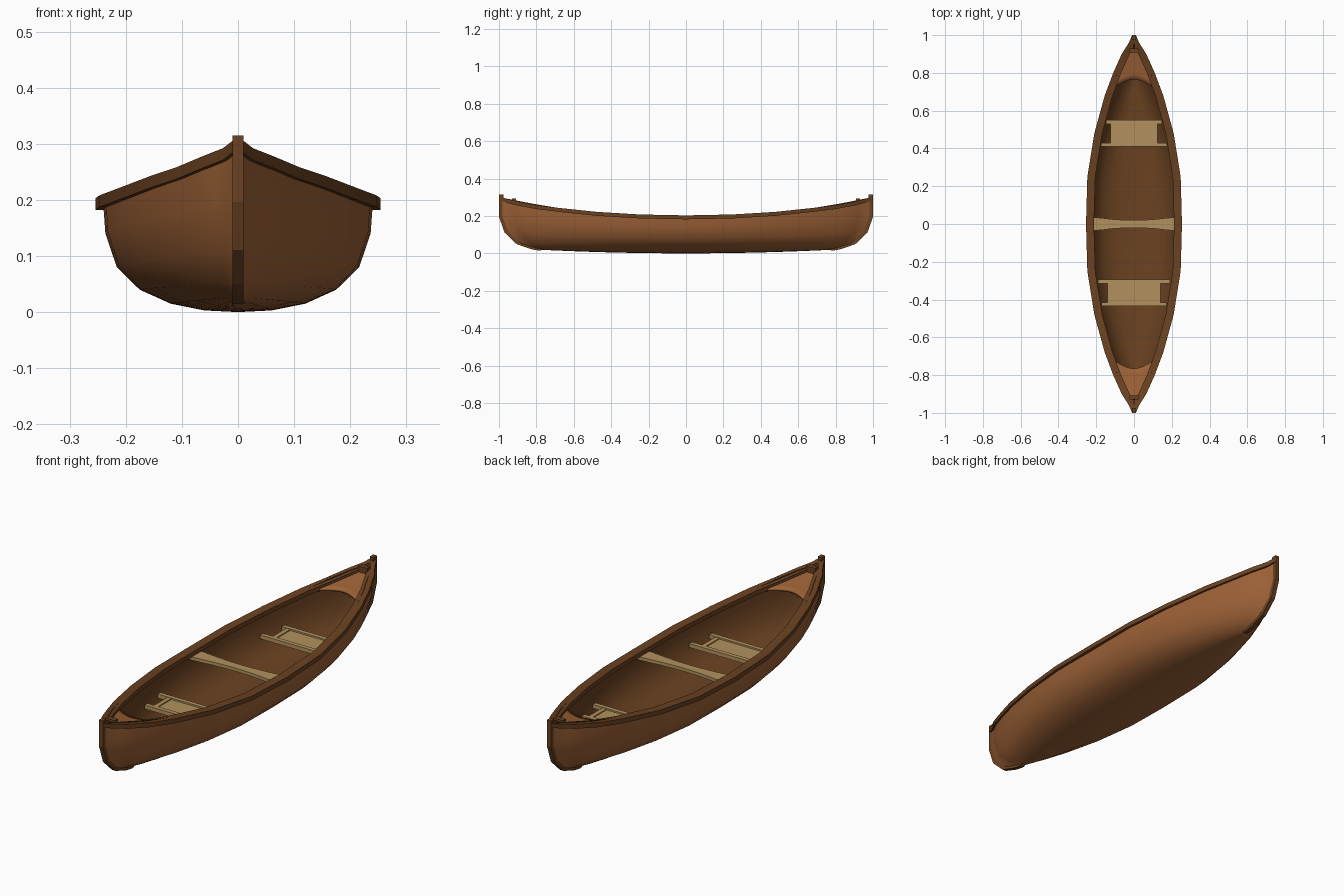
import bpy
import bmesh

old = bpy.data.objects.get("Cube")
if old:
    bpy.data.objects.remove(old)


def material(name, rgb):
    m = bpy.data.materials.new(name)
    m.use_nodes = True
    m.diffuse_color = (*rgb, 1)
    m.node_tree.nodes["Principled BSDF"].inputs["Base Color"].default_value = (*rgb, 1)
    return m


HULL = material("warm brown wood", (0.335, 0.12, 0.037))
TRIM = material("dark brown wood", (0.145, 0.054, 0.015))
SEAT = material("pale tan wood", (0.45, 0.285, 0.112))

# Outline seen from above: distance from the middle, half width, rim height
OUTLINE = [(0, .254, .203), (.25, .247, .208), (.48, .21, .222), (.68, .155, .243),
           (.8, .11, .258), (.9, .065, .277), (.96, .027, .292), (1, .01, .305)]
# Section: x fraction, height amidships, stem y, stem height
SECTION = [(1, .19, .99, .295), (.985, .14, .99, .2), (.9, .08, .96, .115),
           (.73, .04, .895, .053), (.5, .015, .82, .027), (.25, .003, .79, .021),
           (0, 0, .77, .019)]
HALF = [0, .12, .25, .37, .48, .58, .68, .74, .8, .85, .9, .93, .96, 1]
STATIONS = [-s for s in HALF[:0:-1]] + HALF


def outline(y):
    s = min(abs(y), 1)
    for a, b in zip(OUTLINE, OUTLINE[1:]):
        if s <= b[0]:
            t = (s - a[0]) / (b[0] - a[0])
            return a[1] + t * (b[1] - a[1]), a[2] + t * (b[2] - a[2])


def finish(name, bm, mat, angle=None, recalc=True):
    if recalc:
        bmesh.ops.recalc_face_normals(bm, faces=bm.faces)
    me = bpy.data.meshes.new(name)
    bm.to_mesh(me)
    bm.free()
    ob = bpy.data.objects.new(name, me)
    bpy.context.collection.objects.link(ob)
    me.materials.append(mat)
    if angle:
        bpy.ops.object.select_all(action='DESELECT')
        ob.select_set(True)
        bpy.context.view_layer.objects.active = ob
        bpy.ops.object.shade_smooth_by_angle(angle=angle)
    return ob


def grid(rows, flip=False, closed=False):
    """Skin rows of points; closed rows become a capped tube."""
    bm = bmesh.new()
    vs = [[bm.verts.new(p) for p in row] for row in rows]
    n = len(vs[0])
    for a, b in zip(vs, vs[1:]):
        for j in range(n if closed else n - 1):
            k = (j + 1) % n
            f = [a[j], b[j], b[k], a[k]]
            bm.faces.new(f[::-1] if flip else f)
    if closed:
        bm.faces.new(vs[0])
        bm.faces.new(vs[-1])
    bmesh.ops.remove_doubles(bm, verts=bm.verts, dist=.0002)
    return bm


def box(name, x, y, z, mat):
    rows = [[(px, y[0], z[0]), (px, y[1], z[0]), (px, y[1], z[1]), (px, y[0], z[1])] for px in x]
    return finish(name, grid(rows, closed=True), mat)


# Outer and inner hull skins
def hull_rows(inset, lift):
    rows = []
    for s in STATIONS:
        w = max(outline(s)[0] - .014 * (1 - .75 * abs(s)) - inset, 0)
        t = abs(s) ** 2
        side = [(w * fx, s * ey * (1 - inset), zm + t * (ez - zm) + lift * (1 - fx * .8))
                for fx, zm, ey, ez in SECTION]
        rows.append(side + [(-x, y, z) for x, y, z in side[-2::-1]])
    return rows


finish("outer_hull", grid(hull_rows(0, 0), flip=True), HULL, .9, recalc=False)
finish("inner_hull", grid(hull_rows(.012, .01)), TRIM, .9, recalc=False)

# Gunwales along both rims
for side, label in ((1, "left"), (-1, "right")):
    rows = []
    for y in STATIONS:
        w, z = outline(y)
        inner = max(w - .042, 0)
        rows.append([(side * w, y, z - .021), (side * w, y, z),
                     (side * inner, y, z), (side * inner, y, z - .021)])
    finish(label + "_gunwale", grid(rows, closed=True), TRIM, .5)

# Ends: stem strip, stem head, breast block and curved deck
for end, label in ((-1, "front"), (1, "back")):
    rows = []
    for fx, zm, ey, ez in SECTION:
        y, z = end * (ey + .01), ez - .004
        yi, zi = end * (ey - .015), ez + .008
        rows.append([(-.01, y, z), (.01, y, z), (.01, yi, zi), (-.01, yi, zi)])
    finish(label + "_stem_strip", grid(rows, closed=True), TRIM)
    box(label + "_stem_head", (-.01, .01), sorted((end * .975, end)), (.28, .315), TRIM)
    box(label + "_breast_block", (-.024, .024), sorted((end * .908, end * .93)), (.262, .294), TRIM)

    rows = []
    for i in range(7):
        row = []
        for j in range(13):
            t = j / 6 - 1
            start = .765 - .05 * t * t
            y = start + (.93 - start) * i / 6
            w, z = outline(y)
            row.append((t * max(w - .025, .002), end * y, z - .012))
        rows.append(row)
    deck = finish(label + "_deck", grid(rows, flip=end > 0), HULL, .5, recalc=False)
    mod = deck.modifiers.new("thickness", 'SOLIDIFY')
    mod.thickness = .012

# Thwart, waisted in the middle
rows = []
for i in range(9):
    x = -.232 + .058 * i
    h = .02 + .016 * min(abs(x) / .2, 1) ** 2
    rows.append([(x, -h, .168), (x, h, .168), (x, h, .183), (x, -h, .183)])
finish("thwart", grid(rows, closed=True), SEAT)


# Seats: two cross bars, two side rails and a woven panel
def seat(label, y0, y1, half, reach0, reach1):
    box(label + "_seat_front_bar", (-reach0, reach0), (y0, y0 + .02), (.107, .125), SEAT)
    box(label + "_seat_back_bar", (-reach1, reach1), (y1 - .02, y1), (.107, .125), SEAT)
    for side in (1, -1):
        xs = sorted((side * half, side * (half - .02)))
        name = label + ("_seat_left_rail" if side > 0 else "_seat_right_rail")
        box(name, xs, (y0 + .02, y1 - .02), (.107, .123), SEAT)
    box(label + "_seat_panel", (.02 - half, half - .02), (y0 + .02, y1 - .02), (.111, .118), SEAT)


seat("front", -.435, -.295, .14, .172, .19)
seat("back", .41, .55, .125, .175, .148)
